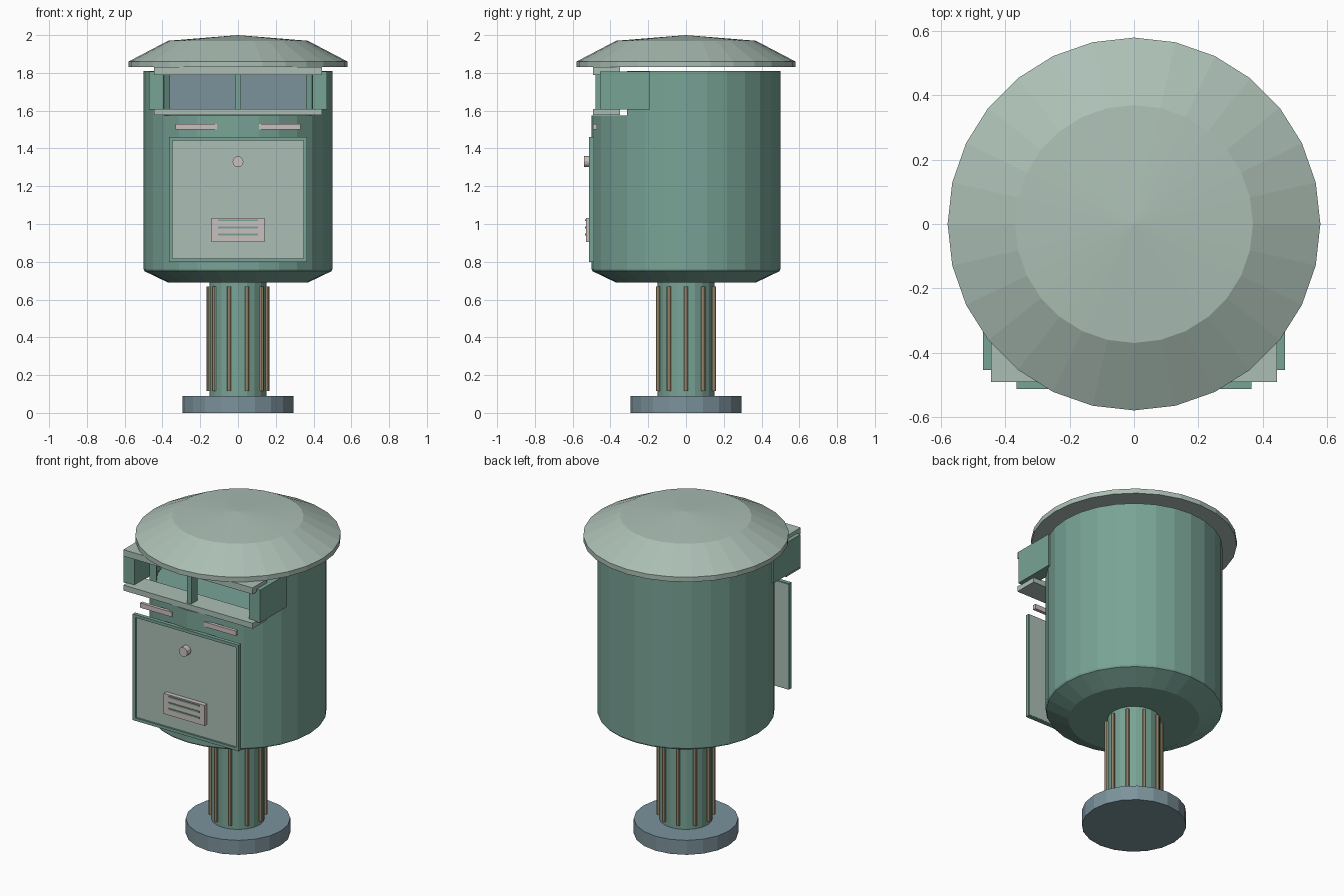
import bpy, bmesh, math

if "Cube" in bpy.data.objects:
    bpy.data.objects.remove(bpy.data.objects["Cube"])

def mat(name, rgb):
    m = bpy.data.materials.new(name)
    m.diffuse_color = (*rgb, 1)
    m.use_nodes = True
    m.node_tree.nodes["Principled BSDF"].inputs["Base Color"].default_value = m.diffuse_color
    return m

TEAL = mat("teal green", (0.19, 0.37, 0.305))
PALE = mat("pale sage", (0.41, 0.52, 0.46))
SLATE = mat("slate blue", (0.20, 0.29, 0.33))
METAL = mat("light metal", (0.59, 0.53, 0.51))
TAN = mat("brass tan", (0.50, 0.38, 0.23))

def finish(name, bm, m):
    bmesh.ops.recalc_face_normals(bm, faces=bm.faces)
    me = bpy.data.meshes.new(name)
    bm.to_mesh(me)
    bm.free()
    me.materials.append(m)
    ob = bpy.data.objects.new(name, me)
    bpy.context.collection.objects.link(ob)
    return ob

def box(name, x0, x1, y0, y1, z0, z1, m):
    bm = bmesh.new()
    bmesh.ops.create_cube(bm, size=1)
    for v in bm.verts:
        v.co = (x0 + (x1 - x0) * (v.co.x + 0.5),
                y0 + (y1 - y0) * (v.co.y + 0.5),
                z0 + (z1 - z0) * (v.co.z + 0.5))
    return finish(name, bm, m)

def lathe(name, profile, n, m, apex=None):
    """Rings of (radius, z), capped at the bottom and by a cap or apex on top."""
    bm = bmesh.new()
    rings = [[bm.verts.new((r * math.cos(math.tau * i / n), r * math.sin(math.tau * i / n), z))
              for i in range(n)] for r, z in profile]
    for a, b in zip(rings, rings[1:]):
        for i in range(n):
            j = (i + 1) % n
            bm.faces.new((a[i], a[j], b[j], b[i]))
    bm.faces.new(rings[0])
    if apex is None:
        bm.faces.new(rings[-1])
    else:
        tip = bm.verts.new((0, 0, apex))
        for i in range(n):
            bm.faces.new((rings[-1][i], rings[-1][(i + 1) % n], tip))
    return finish(name, bm, m)

# Base, column and ribs
lathe("base", [(0.295, 0), (0.295, 0.09)], 20, SLATE)
lathe("column", [(0.15, 0.09), (0.15, 0.70)], 20, TEAL)
for k in range(10):
    a = math.tau * k / 10
    rib = lathe(f"column_rib_{k + 1}", [(0.011, 0.115), (0.011, 0.67)], 8, TAN)
    rib.location = (0.155 * math.cos(a), 0.155 * math.sin(a), 0)

# Body and domed lid
N = 28
lathe("body", [(0.37, 0.69), (0.495, 0.75), (0.5, 0.76), (0.5, 1.575)], N, TEAL)
lathe("lid", [(0.58, 1.83), (0.58, 1.86), (0.37, 1.97)], N, PALE, apex=2.0)

# Upper shell: a thick ring, open at the front
bm = bmesh.new()
sections = []
for i in range(21):
    a = math.tau * (i - 3) / N
    sections.append([bm.verts.new((r * math.cos(a), r * math.sin(a), z))
                     for r, z in ((0.5, 1.575), (0.5, 1.81), (0.46, 1.81), (0.46, 1.575))])
for s, t in zip(sections, sections[1:]):
    for i in range(4):
        j = (i + 1) % 4
        bm.faces.new((s[i], s[j], t[j], t[i]))
bm.faces.new(sections[0])
bm.faces.new(sections[-1])
finish("upper_shell", bm, TEAL)

# Posting slot: cheeks, trims, divider, backing
for side, x0, x1 in (("left", -0.47, -0.395), ("right", 0.395, 0.47)):
    box(f"slot_cheek_{side}", x0, x1, -0.455, -0.19, 1.605, 1.808, TEAL)
box("slot_trim_upper", -0.445, 0.445, -0.492, -0.35, 1.79, 1.83, PALE)
box("slot_trim_lower", -0.445, 0.445, -0.492, -0.35, 1.576, 1.61, PALE)
box("slot_divider", -0.015, 0.015, -0.48, -0.42, 1.605, 1.795, TEAL)
box("slot_backing", -0.42, 0.42, -0.08, -0.06, 1.575, 1.808, SLATE)

# Handle bars under the slot
for side, x0, x1 in (("left", -0.33, -0.11), ("right", 0.11, 0.33)):
    box(f"handle_{side}", x0, x1, -0.492, -0.472, 1.50, 1.53, METAL)

# Door with raised frame
box("door_panel", -0.36, 0.36, -0.503, -0.488, 0.805, 1.455, PALE)
for side, x0, x1 in (("left", -0.365, -0.347), ("right", 0.347, 0.365)):
    box(f"door_frame_{side}", x0, x1, -0.514, -0.49, 0.80, 1.46, TEAL)
for side, z0, z1 in (("bottom", 0.80, 0.818), ("top", 1.442, 1.46)):
    box(f"door_frame_{side}", -0.347, 0.347, -0.514, -0.49, z0, z1, TEAL)

# Door knob and information plate
knob = lathe("door_knob", [(0.029, 0), (0.029, 0.04)], 12, METAL)
knob.rotation_euler = (math.pi / 2, 0, 0)
knob.location = (0, -0.50, 1.33)
box("plate", -0.14, 0.14, -0.53, -0.50, 0.905, 1.032, METAL)
for k, z in enumerate((0.945, 0.982, 1.02)):
    box(f"plate_line_{k + 1}", -0.105, 0.105, -0.535, -0.528, z - 0.005, z + 0.005, TEAL)
